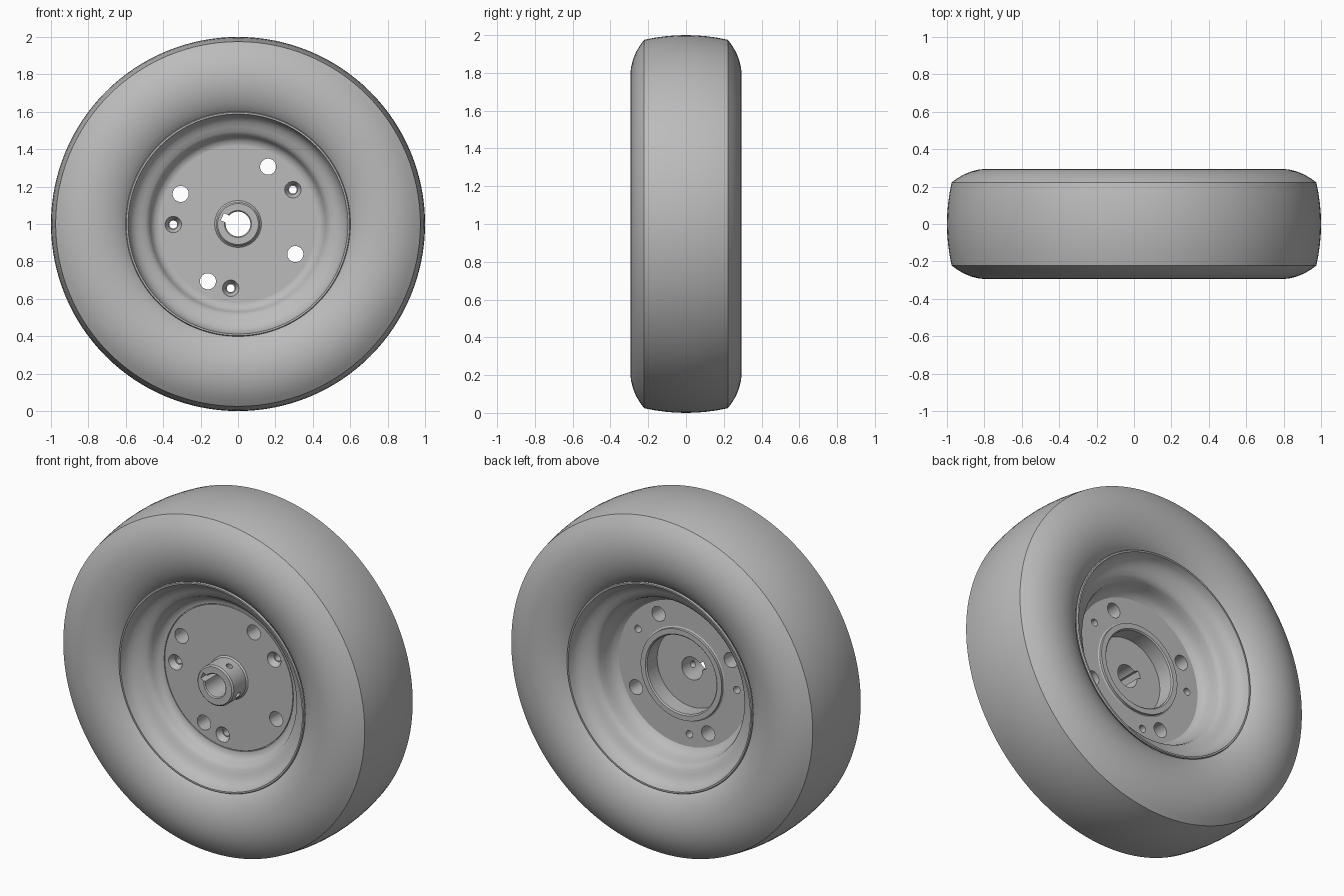
import bpy, bmesh, math
from mathutils import Matrix, Vector

if "Cube" in bpy.data.objects:
    bpy.data.objects.remove(bpy.data.objects["Cube"])

SEG = 128
CENTRE = Vector((0, 0, 1))

grey = bpy.data.materials.new("plain grey")
grey.diffuse_color = (0.5, 0.5, 0.5, 1)
grey.use_nodes = True
grey.node_tree.nodes["Principled BSDF"].inputs["Base Color"].default_value = grey.diffuse_color


def finish(name, bm):
    bmesh.ops.recalc_face_normals(bm, faces=bm.faces)
    mesh = bpy.data.meshes.new(name)
    bm.to_mesh(mesh)
    bm.free()
    mesh.materials.append(grey)
    obj = bpy.data.objects.new(name, mesh)
    bpy.context.collection.objects.link(obj)
    return obj


def revolve(name, profile):
    """Spin a closed (radius, y) profile around the axle."""
    bm = bmesh.new()
    rings = []
    for i in range(SEG):
        a = 2 * math.pi * i / SEG
        rings.append([bm.verts.new((r * math.cos(a), y, 1 + r * math.sin(a))) for r, y in profile])
    n = len(profile)
    for i in range(SEG):
        a, b = rings[i], rings[(i + 1) % SEG]
        for j in range(n):
            k = (j + 1) % n
            bm.faces.new((a[j], a[k], b[k], b[j]))
    return finish(name, bm)


def polar(radius, degrees, y=0):
    a = math.radians(degrees)
    return CENTRE + Vector((radius * math.cos(a), y, radius * math.sin(a)))


def cylinder(bm, start, end, r1, r2, sides=32):
    d = end - start
    rot = d.to_track_quat('Z', 'Y').to_matrix().to_4x4()
    bmesh.ops.create_cone(bm, cap_ends=True, segments=sides, radius1=r1, radius2=r2,
                          depth=d.length, matrix=Matrix.Translation((start + end) / 2) @ rot)


def cut(obj, bm):
    cutter = finish("hole_cutter", bm)
    mod = obj.modifiers.new("holes", 'BOOLEAN')
    mod.operation, mod.solver, mod.object = 'DIFFERENCE', 'EXACT', cutter
    bpy.context.view_layer.objects.active = obj
    bpy.ops.object.modifier_apply(modifier=mod.name)
    bpy.data.objects.remove(cutter)


def smooth(obj):
    bpy.ops.object.select_all(action='DESELECT')
    obj.select_set(True)
    bpy.context.view_layer.objects.active = obj
    bpy.ops.object.shade_smooth_by_angle(angle=math.radians(32))


# Tire: rounded sidewall mirrored across a gently crowned tread
side = [(.59, .225), (.602, .235), (.615, .247), (.64, .262), (.67, .276), (.71, .288), (.75, .294),
        (.79, .295), (.83, .291), (.87, .281), (.91, .265), (.945, .244), (.975, .222)]
tread = [(1 - .025 * (y / .222) ** 2, y) for y in (.165, .11, .055, 0, -.055, -.11, -.165)]
tire = revolve("tire", side + tread + [(r, -y) for r, y in reversed(side)])
smooth(tire)

# Rim: lips and bowls on both sides, web disc, front hub and rear bearing seat
lip = [(.592, .22), (.601, .24), (.597, .248), (.588, .248), (.585, .238)]
bowl = [(.578, .215), (.565, .195), (.545, .178), (.52, .166), (.495, .155), (.478, .142)]
front = [(.47, .125), (.46, .105), (.445, .092), (.425, .085), (.418, .085), (.418, .078),
         (.414, .078), (.414, .085), (.125, .085), (.117, .093), (.117, .206), (.109, .214),
         (.072, .214), (.066, .208)]
back = [(.47, .125), (.463, .09), (.452, .06), (.438, .038), (.418, .025), (.27, .025), (.262, .03),
        (.262, .045), (.232, .045), (.225, .038), (.225, -.055), (.066, -.055)]
rim = revolve("rim_with_hub", [(r, -y) for r, y in lip + bowl + front]
              + list(reversed(lip + bowl + back)))

# Four round holes, three countersunk bolt holes
bm = bmesh.new()
for k in range(4):
    a = 62.3 + 90 * k
    cylinder(bm, polar(.346, a, -.2), polar(.346, a, .1), .043, .043)
cut(rim, bm)
bm = bmesh.new()
for a in (32, 180.5, 263.5):
    cylinder(bm, polar(.346, a, -.2), polar(.346, a, .1), .021, .021, 24)
cut(rim, bm)
bm = bmesh.new()
for a in (32, 180.5, 263.5):
    cylinder(bm, polar(.346, a, -.095), polar(.346, a, -.05), .049, .026)
cut(rim, bm)

# Keyway in the bore and two set-screw holes through the hub wall
bm = bmesh.new()
key_turn = Matrix.Rotation(-math.radians(155), 4, 'Y')
bmesh.ops.create_cube(bm, size=1, matrix=Matrix.Translation(polar(.06, 155, -.1)) @ key_turn
                      @ Matrix.Diagonal((.065, .4, .042, 1)))
cut(rim, bm)
bm = bmesh.new()
for a in (65, -25):
    cylinder(bm, polar(.04, a, -.15), polar(.14, a, -.15), .018, .018, 20)
cut(rim, bm)
smooth(rim)
